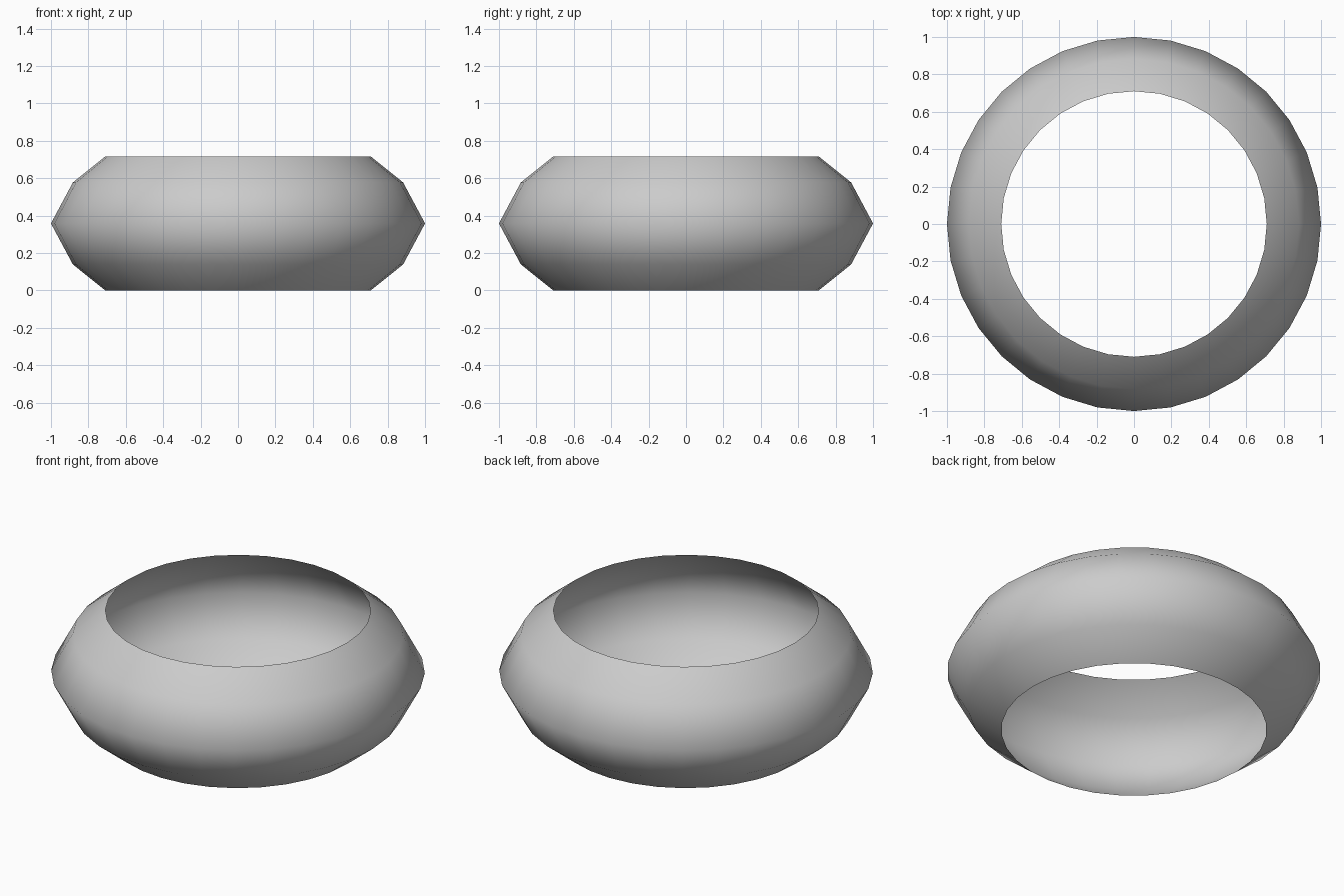
import bpy, bmesh
from math import cos, sin, tau

if "Cube" in bpy.data.objects:
    bpy.data.objects.remove(bpy.data.objects["Cube"])

SIDES = 32
# Barrel profile, bottom rim to top rim: (radius, height)
PROFILE = [(0.71, 0.0), (0.883, 0.139), (1.0, 0.358), (0.883, 0.577), (0.71, 0.716)]

# Thin open ring: one ring of vertices per profile point
bm = bmesh.new()
rings = [[bm.verts.new((r * cos(tau * i / SIDES), r * sin(tau * i / SIDES), z))
          for i in range(SIDES)] for r, z in PROFILE]

# Bulging wall between neighbouring rings, facing outward
for low, high in zip(rings, rings[1:]):
    for i in range(SIDES):
        j = (i + 1) % SIDES
        face = bm.faces.new((low[i], low[j], high[j], high[i]))
        face.smooth = True

mesh = bpy.data.meshes.new("ring_band")
bm.to_mesh(mesh)
bm.free()
ring = bpy.data.objects.new("ring_band", mesh)
bpy.context.collection.objects.link(ring)
